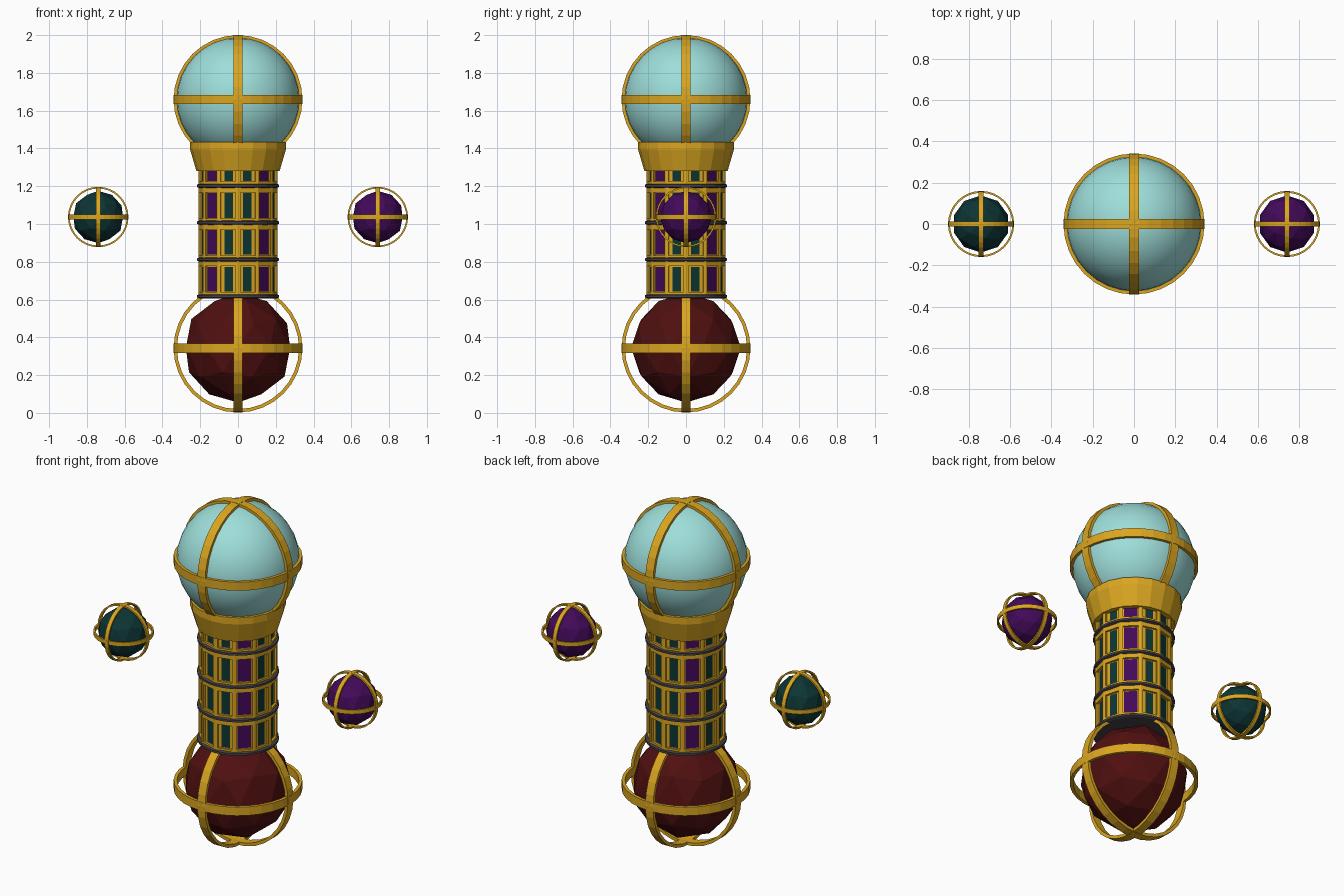
import bpy, bmesh
from math import sin, cos, pi, radians
from mathutils import Matrix, Vector

if "Cube" in bpy.data.objects:
    bpy.data.objects.remove(bpy.data.objects["Cube"])


def material(name, rgb):
    m = bpy.data.materials.new(name)
    m.diffuse_color = (*rgb, 1)
    m.use_nodes = True
    m.node_tree.nodes["Principled BSDF"].inputs["Base Color"].default_value = m.diffuse_color
    return m


GOLD = material("gold", (0.70, 0.38, 0.015))
AQUA = material("pale_aqua", (0.34, 0.73, 0.70))
RED = material("dark_red", (0.08, 0.005, 0.005))
GREEN = material("dark_green", (0.004, 0.035, 0.035))
PURPLE = material("purple", (0.055, 0.003, 0.10))
IRON = material("iron", (0.06, 0.052, 0.06))


def finish(bm, name, mats, smooth=False, recalc=True):
    if recalc:
        bmesh.ops.recalc_face_normals(bm, faces=bm.faces)
    me = bpy.data.meshes.new(name)
    bm.to_mesh(me)
    bm.free()
    for m in mats:
        me.materials.append(m)
    for p in me.polygons:
        p.use_smooth = smooth
    ob = bpy.data.objects.new(name, me)
    bpy.context.collection.objects.link(ob)
    return ob


def lathe(bm, profile, n, closed, matrix=Matrix(), phase=0.0):
    """Spin (radius, z) points round z; closed joins the profile, else caps the ends."""
    rings = [[bm.verts.new(matrix @ Vector((r * cos(2 * pi * i / n + phase),
                                            r * sin(2 * pi * i / n + phase), z)))
              for i in range(n)] for r, z in profile]
    for a in range(len(rings) if closed else len(rings) - 1):
        lo, hi = rings[a], rings[(a + 1) % len(rings)]
        for i in range(n):
            j = (i + 1) % n
            bm.faces.new((lo[i], lo[j], hi[j], hi[i]))
    if not closed:
        bm.faces.new(rings[0][::-1])
        bm.faces.new(rings[-1])


def cage(name, centre, r, width, thick):
    """Three crossed flat hoops."""
    bm = bmesh.new()
    h = width / 2
    profile = [(r, -h), (r, h), (r - thick, h), (r - thick, -h)]
    for rot in (Matrix(), Matrix.Rotation(pi / 2, 4, 'X'), Matrix.Rotation(pi / 2, 4, 'Y')):
        lathe(bm, profile, 32, True, Matrix.Translation(centre) @ rot)
    finish(bm, name, [GOLD])


def gem(name, centre, r, mat):
    bm = bmesh.new()
    bmesh.ops.create_icosphere(bm, subdivisions=2, radius=r,
                               matrix=Matrix.Translation(centre))
    finish(bm, name, [mat])


# top globe and its hoops
bm = bmesh.new()
bmesh.ops.create_uvsphere(bm, u_segments=32, v_segments=16, radius=0.327,
                          matrix=Matrix.Translation((0, 0, 1.659)))
finish(bm, "top_globe", [AQUA], smooth=True)
cage("top_cage", (0, 0, 1.659), 0.341, 0.05, 0.018)

# faceted base gem and the two floating gems
gem("base_gem", (0, 0, 0.345), 0.29, RED)
cage("base_cage", (0, 0, 0.343), 0.341, 0.05, 0.018)
for side, x, mat in (("left", -0.74, GREEN), ("right", 0.74, PURPLE)):
    gem(side + "_gem", (x, 0, 1.037), 0.138, mat)
    cage(side + "_cage", (x, 0, 1.037), 0.16, 0.024, 0.009)

# flared collar under the globe
bm = bmesh.new()
lathe(bm, [(0.22, 1.28), (0.254, 1.395), (0.254, 1.435), (0.23, 1.435)], 20, False)
finish(bm, "collar", [GOLD])

# iron hoops between the storeys
PITCH, Z0 = 0.195, 0.617
for k in range(4):
    bm = bmesh.new()
    z = Z0 + k * PITCH
    lathe(bm, [(0.205, z - 0.011), (0.217, z - 0.006), (0.217, z + 0.006), (0.205, z + 0.011)],
          32, False)
    finish(bm, f"iron_hoop_{k + 1}", [IRON])

# twelve-sided column with recessed windows
bm = bmesh.new()
APO = 0.21 * cos(pi / 12)
HALF = 0.21 * sin(pi / 12)
for s in range(12):
    ang = radians(15 + 30 * s)
    n = Vector((cos(ang), sin(ang), 0))
    t = Vector((-sin(ang), cos(ang), 0))
    is_purple = s % 3 == 1
    pane_half = 0.036 if is_purple else 0.023
    for k in range(4):
        za = Z0 + k * PITCH
        zb = za + PITCH

        def loop(half, lo, hi, depth):
            return [bm.verts.new((APO - depth) * n + u * t + Vector((0, 0, z)))
                    for u, z in ((-half, lo), (half, lo), (half, hi), (-half, hi))]

        wa, wb = za + 0.022, zb - 0.035
        loops = [loop(HALF, za, zb, 0), loop(0.041, wa, wb, 0),
                 loop(0.041, wa, wb, 0.012),
                 loop(pane_half, wa + 0.004, wb - 0.004, 0.012)]
        for a, b in zip(loops, loops[1:]):
            for i in range(4):
                j = (i + 1) % 4
                bm.faces.new((a[i], a[j], b[j], b[i]))
        pane = bm.faces.new(loops[-1])
        pane.material_index = 2 if is_purple else 1
bmesh.ops.remove_doubles(bm, verts=bm.verts, dist=0.0001)
finish(bm, "column", [GOLD, GREEN, PURPLE], recalc=False)
